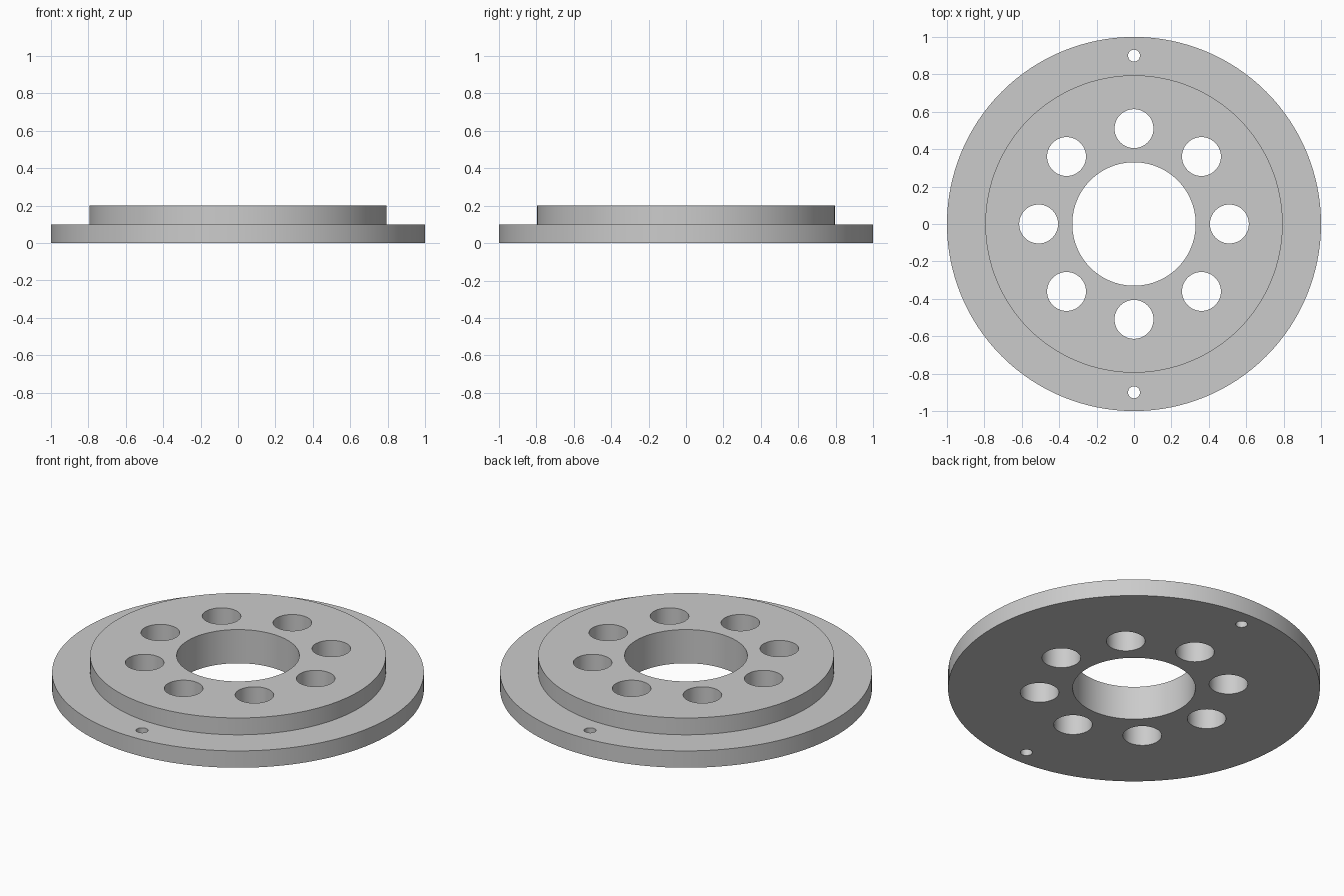
import bpy, bmesh, math

cube = bpy.data.objects.get("Cube")
if cube:
    bpy.data.objects.remove(cube, do_unlink=True)

FLANGE_R, BOSS_R, BORE_R = 1.0, 0.795, 0.33
FLANGE_Z, BOSS_Z = 0.10, 0.20
BOLT_CIRCLE, BOLT_R = 0.51, 0.104
PIN_CIRCLE, PIN_R = 0.90, 0.032

grey = bpy.data.materials.new("plain grey")
grey.use_nodes = True
colour = (0.6, 0.6, 0.6, 1.0)
grey.diffuse_color = colour
grey.node_tree.nodes["Principled BSDF"].inputs["Base Color"].default_value = colour


def add_turned(bm, rings, sides, x=0.0, y=0.0):
    """Stack (radius, z) rings into a closed solid with flat caps."""
    loops = []
    for r, z in rings:
        loops.append([bm.verts.new((x + r * math.cos(2 * math.pi * i / sides),
                                    y + r * math.sin(2 * math.pi * i / sides), z))
                      for i in range(sides)])
    for a, b in zip(loops, loops[1:]):
        for i in range(sides):
            j = (i + 1) % sides
            bm.faces.new((a[i], a[j], b[j], b[i]))
    bm.faces.new(loops[0][::-1])
    bm.faces.new(loops[-1])


def make_object(name, bm):
    mesh = bpy.data.meshes.new(name)
    bm.to_mesh(mesh)
    bm.free()
    mesh.materials.append(grey)
    obj = bpy.data.objects.new(name, mesh)
    bpy.context.collection.objects.link(obj)
    return obj


# Stepped disc: wide flange with a raised boss
bm = bmesh.new()
add_turned(bm, [(FLANGE_R, 0), (FLANGE_R, FLANGE_Z),
                (BOSS_R, FLANGE_Z), (BOSS_R, BOSS_Z)], 128)
flange = make_object("stepped_flange", bm)

# Through holes: centre bore, ring of eight bolt holes, two pin holes
bm = bmesh.new()
holes = [(0, 0, BORE_R, 96)]
for i in range(8):
    a = i * math.pi / 4
    holes.append((BOLT_CIRCLE * math.cos(a), BOLT_CIRCLE * math.sin(a), BOLT_R, 48))
for side in (1, -1):
    holes.append((0, side * PIN_CIRCLE, PIN_R, 32))
for x, y, r, sides in holes:
    add_turned(bm, [(r, -0.1), (r, BOSS_Z + 0.1)], sides, x, y)
cutter = make_object("hole_cutter", bm)
cutter.hide_render = True

# Cut the holes and discard the cutter
cut = flange.modifiers.new("holes", 'BOOLEAN')
cut.operation = 'DIFFERENCE'
cut.solver = 'EXACT'
cut.object = cutter
bpy.ops.object.select_all(action='DESELECT')
bpy.context.view_layer.objects.active = flange
flange.select_set(True)
bpy.ops.object.modifier_apply(modifier=cut.name)
bpy.data.objects.remove(cutter, do_unlink=True)

# Smooth round walls, crisp rims
bpy.ops.object.shade_smooth_by_angle(angle=math.radians(30))
